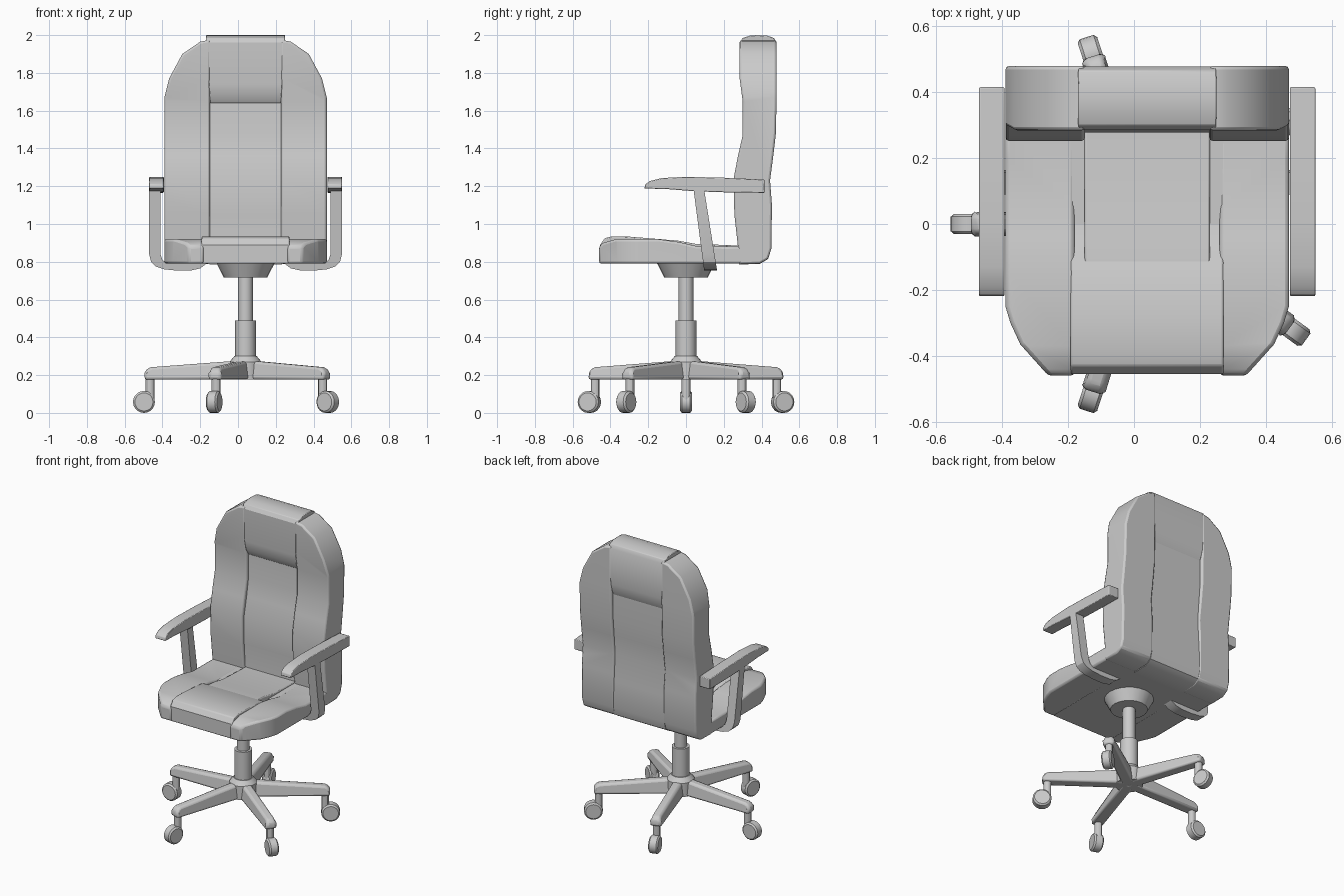
import bpy, bmesh, math
from mathutils import Matrix

CENTRE_X = 0.04  # the chair's symmetry plane

if "Cube" in bpy.data.objects:
    bpy.data.objects.remove(bpy.data.objects["Cube"], do_unlink=True)

grey = bpy.data.materials.new("light_grey")
grey.use_nodes = True
grey.diffuse_color = (0.6, 0.6, 0.6, 1)
grey.node_tree.nodes["Principled BSDF"].inputs["Base Color"].default_value = (0.6, 0.6, 0.6, 1)


def add_object(name, bm):
    bmesh.ops.recalc_face_normals(bm, faces=bm.faces)
    mesh = bpy.data.meshes.new(name)
    bm.to_mesh(mesh)
    bm.free()
    mesh.materials.append(grey)
    obj = bpy.data.objects.new(name, mesh)
    bpy.context.collection.objects.link(obj)
    obj.location.x = CENTRE_X
    return obj


def prism(name, points, axis, lo, hi, shape=None):
    """Extrude a 2D outline along an axis; shape(v) may adjust each vertex."""
    place = {"x": lambda a, b, d: (d, a, b),
             "y": lambda a, b, d: (a, d, b),
             "z": lambda a, b, d: (a, b, d)}[axis]
    bm = bmesh.new()
    ends = [[bm.verts.new(place(a, b, d)) for a, b in points] for d in (lo, hi)]
    for ring in ends:
        bm.faces.new(ring)
    n = len(points)
    for i in range(n):
        j = (i + 1) % n
        bm.faces.new((ends[0][i], ends[0][j], ends[1][j], ends[1][i]))
    if shape:
        for v in bm.verts:
            shape(v)
    return add_object(name, bm)


def lathe(name, rings, segments=24):
    """Stack of cones through (radius, height) rings."""
    bm = bmesh.new()
    for (r1, z1), (r2, z2) in zip(rings, rings[1:]):
        bmesh.ops.create_cone(bm, cap_ends=True, segments=segments, radius1=r1, radius2=r2,
                              depth=z2 - z1, matrix=Matrix.Translation((0, 0, (z1 + z2) / 2)))
    return add_object(name, bm)


def trim(obj, outline, axis):
    """Keep only what lies inside an outline seen along an axis."""
    cutter = prism("trim_helper", outline, axis, -3, 3)
    mod = obj.modifiers.new("trim", "BOOLEAN")
    mod.operation, mod.object, mod.solver = "INTERSECT", cutter, "EXACT"
    graph = bpy.context.evaluated_depsgraph_get()
    obj.data = bpy.data.meshes.new_from_object(obj.evaluated_get(graph))
    obj.modifiers.clear()
    bpy.data.objects.remove(cutter, do_unlink=True)


def finish(obj, bevel=0.0, mirror=False, angle=30):
    if bevel:
        mod = obj.modifiers.new("soft_edges", "BEVEL")
        mod.width, mod.segments = bevel, 2
        mod.limit_method, mod.angle_limit = "ANGLE", math.radians(40)
    if mirror:
        obj.modifiers.new("mirror", "MIRROR")
    bpy.ops.object.select_all(action="DESELECT")
    obj.select_set(True)
    bpy.context.view_layer.objects.active = obj
    bpy.ops.object.shade_smooth_by_angle(angle=math.radians(angle))


# Seat side cushions, with clipped front corners
seat_side = prism("seat_side_cushions",
                  [(-0.46, 0.79), (-0.46, 0.88), (-0.44, 0.9), (-0.37, 0.92), (-0.15, 0.92),
                   (-0.04, 0.905), (0.06, 0.882), (0.31, 0.88), (0.31, 0.79)],
                  "x", 0.22, 0.43)
trim(seat_side, [(0.1, -1), (0.1, 1), (0.43, 1), (0.43, -0.25), (0.415, -0.3),
                 (0.385, -0.365), (0.3, -0.46), (0.3, -1)], "z")
finish(seat_side, 0.012, True)

# Seat centre: front roll and the pad behind it
finish(prism("seat_front_roll",
             [(-0.455, 0.79), (-0.455, 0.89), (-0.43, 0.925), (-0.39, 0.935), (-0.3, 0.933),
              (-0.115, 0.918), (-0.05, 0.88), (0.06, 0.87), (0.06, 0.79)],
             "x", -0.232, 0.232), 0.006)
finish(prism("seat_pad",
             [(-0.14, 0.8), (-0.14, 0.919), (-0.05, 0.913), (0.05, 0.895), (0.3, 0.885), (0.3, 0.8)],
             "x", -0.19, 0.19), 0.006)
finish(prism("seat_base", [(0, 0.79), (0, 0.88), (0.32, 0.88), (0.32, 0.79)], "x", -0.25, 0.25))

# Backrest side cushions, with a stepped shoulder outline
back_side = prism("back_side_cushions",
                  [(0.28, 0.788), (0.39, 0.79), (0.435, 0.815), (0.452, 0.87), (0.455, 1.1),
                   (0.445, 1.23), (0.462, 1.36), (0.476, 1.48), (0.48, 1.7), (0.48, 1.98),
                   (0.284, 1.98), (0.284, 1.77), (0.3, 1.65), (0.3, 1.47), (0.275, 1.36),
                   (0.252, 1.24), (0.256, 1.05), (0.275, 0.88)],
                  "x", 0.188, 0.43)
trim(back_side, [(0.1, 0.5), (0.43, 0.5), (0.43, 1.67), (0.405, 1.77), (0.335, 1.9),
                 (0.24, 1.965), (0.2, 1.973), (0.1, 1.973)], "y")
finish(back_side, 0.014, True)

# Backrest centre panel with lumbar swell
finish(prism("back_centre_panel",
             [(0.28, 0.786), (0.39, 0.788), (0.435, 0.815), (0.45, 0.87), (0.446, 1.05),
              (0.435, 1.23), (0.446, 1.36), (0.457, 1.48), (0.458, 1.75),
              (0.325, 1.75), (0.325, 1.48), (0.305, 1.36), (0.278, 1.24), (0.278, 1.05), (0.29, 0.88)],
             "x", -0.192, 0.192))


# Headrest, flaring toward the top
def flare(v):
    v.co.x *= 1 + max(0, v.co.z - 1.64) * 0.33


finish(prism("headrest",
             [(0.32, 1.64), (0.298, 1.68), (0.288, 1.74), (0.285, 1.96), (0.3, 1.985),
              (0.34, 1.998), (0.38, 2.0), (0.43, 1.997), (0.465, 1.985), (0.478, 1.96), (0.478, 1.72),
              (0.468, 1.67), (0.456, 1.64)],
             "x", -0.188, 0.188, flare), 0.004)

# Armrests
finish(prism("armrests",
             [(-0.22, 1.188), (-0.215, 1.21), (-0.19, 1.228), (-0.13, 1.243), (0, 1.25), (0.2, 1.245),
              (0.415, 1.235), (0.415, 1.165), (0.2, 1.168), (0.05, 1.173), (-0.1, 1.185)],
             "x", 0.433, 0.51), 0.004, True)


# Arm posts lean back as they go down, then curl under the seat
def lean(v):
    drop = 1.19 - v.co.z
    v.co.y = 0.067 + 0.145 * drop + v.co.y * (1 + 0.5 * drop)


finish(prism("arm_posts",
             [(0.51, 1.19), (0.51, 0.84), (0.5, 0.8), (0.475, 0.775), (0.43, 0.76), (0.36, 0.753),
              (0.29, 0.754), (0.24, 0.765), (0.2, 0.795), (0.42, 0.795), (0.44, 0.81),
              (0.45, 0.84), (0.45, 1.19)],
             "y", -0.028, 0.028, lean), 0, True)

# Tilt mechanism, gas column and hub
finish(lathe("tilt_cup", [(0.115, 0.717), (0.155, 0.795)]))
finish(lathe("gas_column", [(0.039, 0.45), (0.039, 0.73)]))
finish(lathe("column_sleeve", [(0.055, 0.28), (0.055, 0.49)]))
finish(lathe("base_hub", [(0.085, 0.178), (0.085, 0.27), (0.06, 0.3)]))


# Five-star base: legs, caster stems and wheels
def narrow_top(v):
    if v.co.z > 0.2:
        v.co.y *= 0.72


for i in range(5):
    turn = math.radians(36 + 72 * i)
    leg = prism(f"base_leg_{i + 1}",
                [(0, 0.176), (0, 0.277), (0.1, 0.272), (0.5, 0.242), (0.525, 0.232), (0.535, 0.21),
                 (0.535, 0.176)], "y", -0.04, 0.04, narrow_top)
    stem = lathe(f"caster_stem_{i + 1}", [(0.024, 0.07), (0.024, 0.18)], 12)
    stem.data.transform(Matrix.Translation((0.505, 0, 0)))
    wheel = lathe(f"caster_wheel_{i + 1}", [(0.048, -0.031), (0.058, -0.022), (0.058, 0.022), (0.048, 0.031)], 20)
    wheel.data.transform(Matrix.Translation((0.538, 0, 0.058)) @ Matrix.Rotation(math.pi / 2, 4, "X"))
    for part, bevel in ((leg, 0.014), (stem, 0), (wheel, 0)):
        part.rotation_euler.z = turn
        finish(part, bevel)
